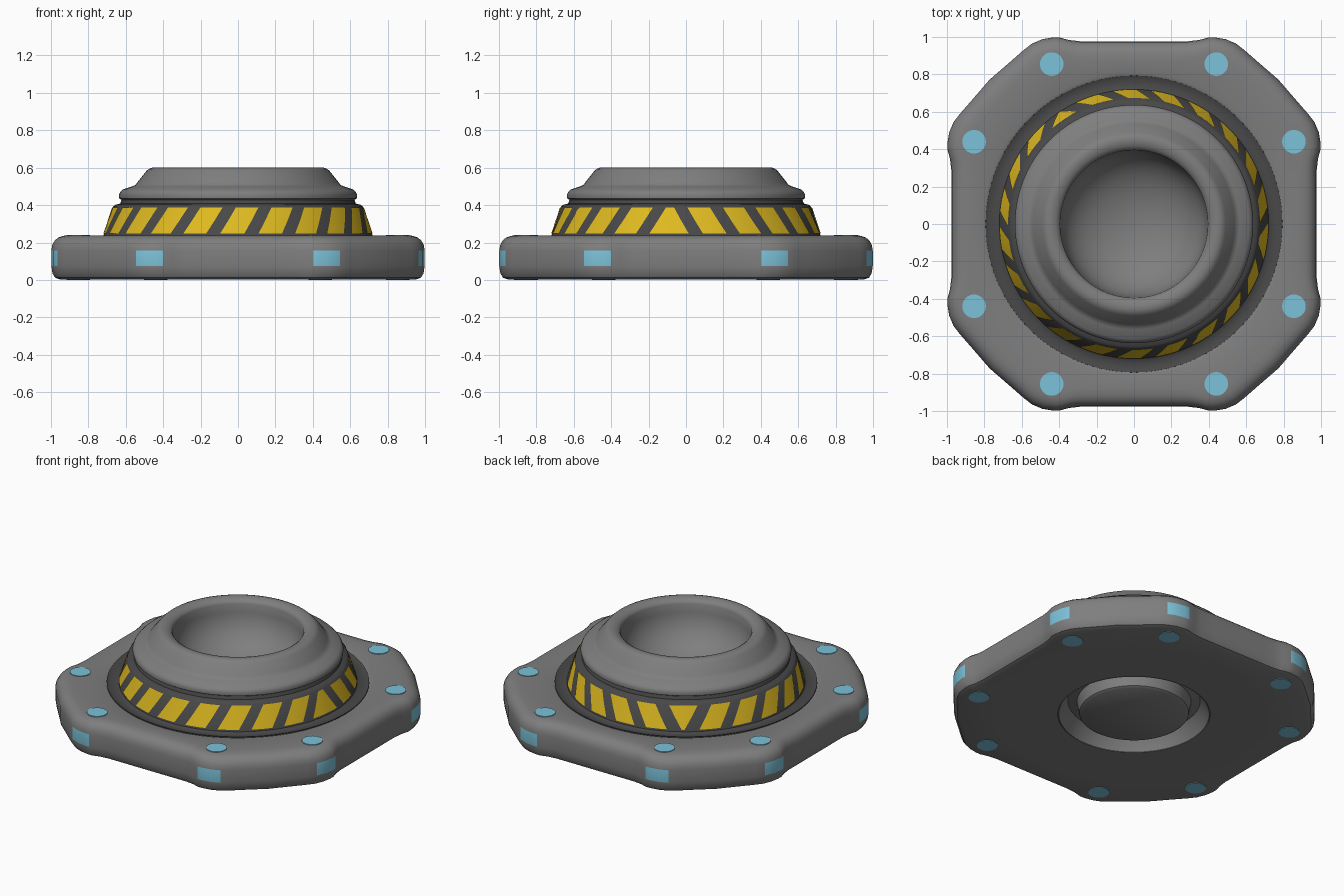
import bpy, bmesh, math
from math import cos, sin, pi, radians

if "Cube" in bpy.data.objects:
    bpy.data.objects.remove(bpy.data.objects["Cube"])


def material(name, rgb):
    m = bpy.data.materials.new(name)
    m.diffuse_color = (*rgb, 1)
    m.use_nodes = True
    m.node_tree.nodes["Principled BSDF"].inputs["Base Color"].default_value = m.diffuse_color
    return m


GREY = material("mid grey", (0.21, 0.21, 0.21))
DARK = material("dark grey", (0.065, 0.065, 0.065))
YELLOW = material("warning yellow", (0.75, 0.50, 0.015))
BLUE = material("light blue", (0.20, 0.54, 0.69))


def finish(name, bm, mats, angle=38, recalc=True):
    bmesh.ops.remove_doubles(bm, verts=bm.verts, dist=1e-5)
    if recalc:
        bmesh.ops.recalc_face_normals(bm, faces=bm.faces)
    me = bpy.data.meshes.new(name)
    bm.to_mesh(me)
    bm.free()
    for m in mats:
        me.materials.append(m)
    ob = bpy.data.objects.new(name, me)
    bpy.context.collection.objects.link(ob)
    bpy.ops.object.select_all(action='DESELECT')
    ob.select_set(True)
    bpy.context.view_layer.objects.active = ob
    bpy.ops.object.shade_smooth_by_angle(angle=radians(angle))
    return ob


def skin(bm, rings, closed, rule=None):
    """Join rings of points with quads; rule(ring, point) gives the material."""
    vs = [[bm.verts.new(p) for p in r] for r in rings]
    n = len(rings[0])
    for i in range(len(vs) if closed else len(vs) - 1):
        a, b = vs[i], vs[(i + 1) % len(vs)]
        for j in range(n):
            k = (j + 1) % n
            f = bm.faces.new((a[j], a[k], b[k], b[j]))
            if rule:
                f.material_index = rule(i, j)


def lathe(name, profile, mat, closed, segs=96):
    bm = bmesh.new()
    skin(bm, [[(r * cos(2 * pi * j / segs), r * sin(2 * pi * j / segs), z)
               for j in range(segs)] for r, z in profile], closed)
    bmesh.ops.dissolve_degenerate(bm, edges=bm.edges, dist=1e-6)
    return finish(name, bm, [mat])


# Base plate outline: one octant, mirrored and turned four times
octant = [(.977, 0), (.977, .1), (.977, .2), (.977, .29), (.984, .35), (.998, .40),
          (.998, .43), (.988, .49), (.965, .545), (.93, .59), (.86, .67), (.772, .772)]
quarter = octant + [(y, x) for x, y in reversed(octant[1:-1])]
outline = []
for q in range(4):
    for x, y in quarter:
        for _ in range(q):
            x, y = -y, x
        outline.append((x, y))
nq = len(quarter)


def scaled(s, z):
    return [(x * s, y * s, z) for x, y in outline]


def circle(r, z):
    return [(r * x / math.hypot(x, y), r * y / math.hypot(x, y), z) for x, y in outline]


edge = [(.955, .003), (.98, .012), (.994, .035), (1, .075), (1, .158), (.995, .187),
        (.982, .211), (.962, .227), (.935, .236), (.90, .238)]
rings = [circle(.46, .003), circle(.8, .003)] + [scaled(s, z) for s, z in edge]
rings += [circle(.81, .236), circle(.785, .228), circle(.75, .20), circle(.5, .2)]


def lamp_rule(i, j):
    # the lobe faces between the two middle height levels are side lamps
    j %= nq
    return 1 if i == 5 and (j in (5, 6, 7) or nq - 1 - j in (5, 6, 7)) else 0


bm = bmesh.new()
skin(bm, rings, True, lamp_rule)
finish("base_plate", bm, [GREY, BLUE])

# Round lamps that show on the top and underside of the plate
for q in range(4):
    for k, (x, y) in enumerate(((.855, .44), (.44, .855))):
        for _ in range(q):
            x, y = -y, x
        bpy.ops.mesh.primitive_cylinder_add(vertices=32, radius=.063, depth=.2415,
                                            location=(x, y, .12075))
        ob = bpy.context.object
        ob.name = f"round_lamp_{q * 2 + k + 1}"
        ob.data.materials.append(BLUE)
        bpy.ops.object.shade_smooth_by_angle(angle=radians(38))

# Dark collar carrying the stripes
lathe("dark_collar", [(.795, .20), (.793, .236), (.775, .229), (.735, .227), (.72, .236),
                      (.668, .392), (.655, .402), (.63, .408), (.62, .435), (.5, .435),
                      (.5, .2)], DARK, True)

# Upper body with rim, bowl and the grooved underside
bowl = [(.395 * sin(a), .57 - .32 * (max(0, cos(a)) ** .8))
        for a in [pi / 2 * (1 - i / 14) for i in range(15)]]
lathe("upper_body", [(0, .004), (.315, .004), (.33, .014), (.345, .09), (.40, .10),
                     (.43, .06), (.455, .003), (.5, .1), (.56, .2), (.56, .425),
                     (.622, .428), (.635, .436), (.637, .455), (.630, .470), (.615, .484),
                     (.565, .500), (.548, .508), (.538, .522), (.49, .582), (.478, .593),
                     (.46, .600), (.44, .600), (.418, .594), (.402, .583)] + bowl,
      GREY, False)

# Slanted warning stripes; the slant flips at two seams
N, SEAM, START, HALF, LEAN = 22, 8, radians(-7.3), .090, .058


def cone(a, t):
    z = .248 + t * .14
    r = .72 - (z - .236) / .156 * .052 + .004
    return (r * cos(a), r * sin(a), z)


bm = bmesh.new()
for i in range(N):
    mid = START + i * 2 * pi / N
    # lean of the left and right edges: seams make trapezoids
    after = -LEAN if i < SEAM else LEAN
    before = -LEAN if 0 < i <= SEAM else LEAN
    grid = []
    for t in (0, .5, 1):
        k = 2 * t - 1
        lo, hi = mid - HALF + before * k, mid + HALF + after * k
        if i == SEAM:
            lo, hi = lo + .02, hi - .02
        grid.append([bm.verts.new(cone(lo + (hi - lo) * s / 4, t)) for s in range(5)])
    for a, b in zip(grid, grid[1:]):
        for s in range(4):
            bm.faces.new((a[s], a[s + 1], b[s + 1], b[s]))
finish("warning_stripes", bm, [YELLOW], recalc=False)
